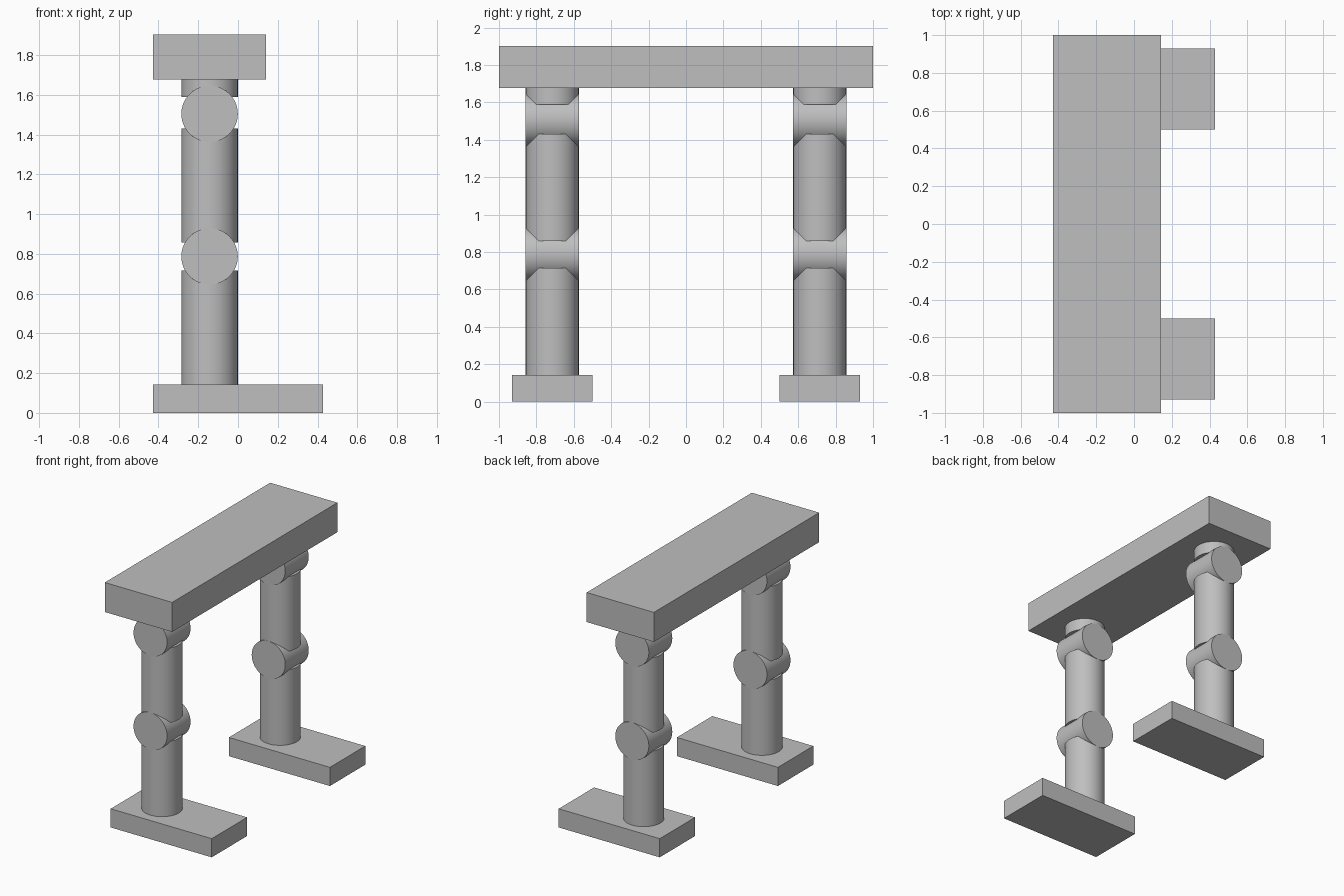
import bpy
from math import pi, radians

cube = bpy.data.objects.get("Cube")
if cube:
    bpy.data.objects.remove(cube, do_unlink=True)

GREY = (0.52, 0.52, 0.52, 1)
grey = bpy.data.materials.new("plain grey")
grey.use_nodes = True
grey.diffuse_color = GREY
grey.node_tree.nodes["Principled BSDF"].inputs["Base Color"].default_value = GREY

RADIUS = 0.142
LEG_X = -0.143
LEG_Y = 0.715


def finish(name):
    ob = bpy.context.object
    ob.name = name
    ob.data.materials.append(grey)
    return ob


def box(name, centre, size):
    bpy.ops.mesh.primitive_cube_add(size=1, location=centre)
    ob = finish(name)
    ob.scale = size
    bpy.ops.object.transform_apply(location=False, rotation=False, scale=True)


def cylinder(name, centre, length, tilt=0):
    bpy.ops.mesh.primitive_cylinder_add(vertices=64, radius=RADIUS, depth=length,
                                        location=centre, rotation=(tilt, 0, 0))
    finish(name)
    bpy.ops.object.shade_smooth_by_angle(angle=radians(30))


def post(name, y, bottom, top):
    cylinder(name, (LEG_X, y, (bottom + top) / 2), top - bottom)


# Long beam carried by both legs
box("hip_beam", (LEG_X, 0, 1.79), (0.57, 2, 0.226))

for side, sign in (("front", -1), ("back", 1)):
    y = sign * LEG_Y
    # Foot extends forward of the leg
    box(side + "_foot", (0, y, 0.0715), (0.856, 0.428, 0.143))
    # Leg segments leave gaps that the cross-wise joints fill
    post(side + "_shin", y, 0.143, 0.715)
    post(side + "_thigh", y, 0.858, 1.43)
    post(side + "_hip_socket", y, 1.588, 1.677)
    for joint, z in (("knee", 0.787), ("hip", 1.504)):
        cylinder(f"{side}_{joint}_joint", (LEG_X, y, z), 2 * RADIUS, pi / 2)
